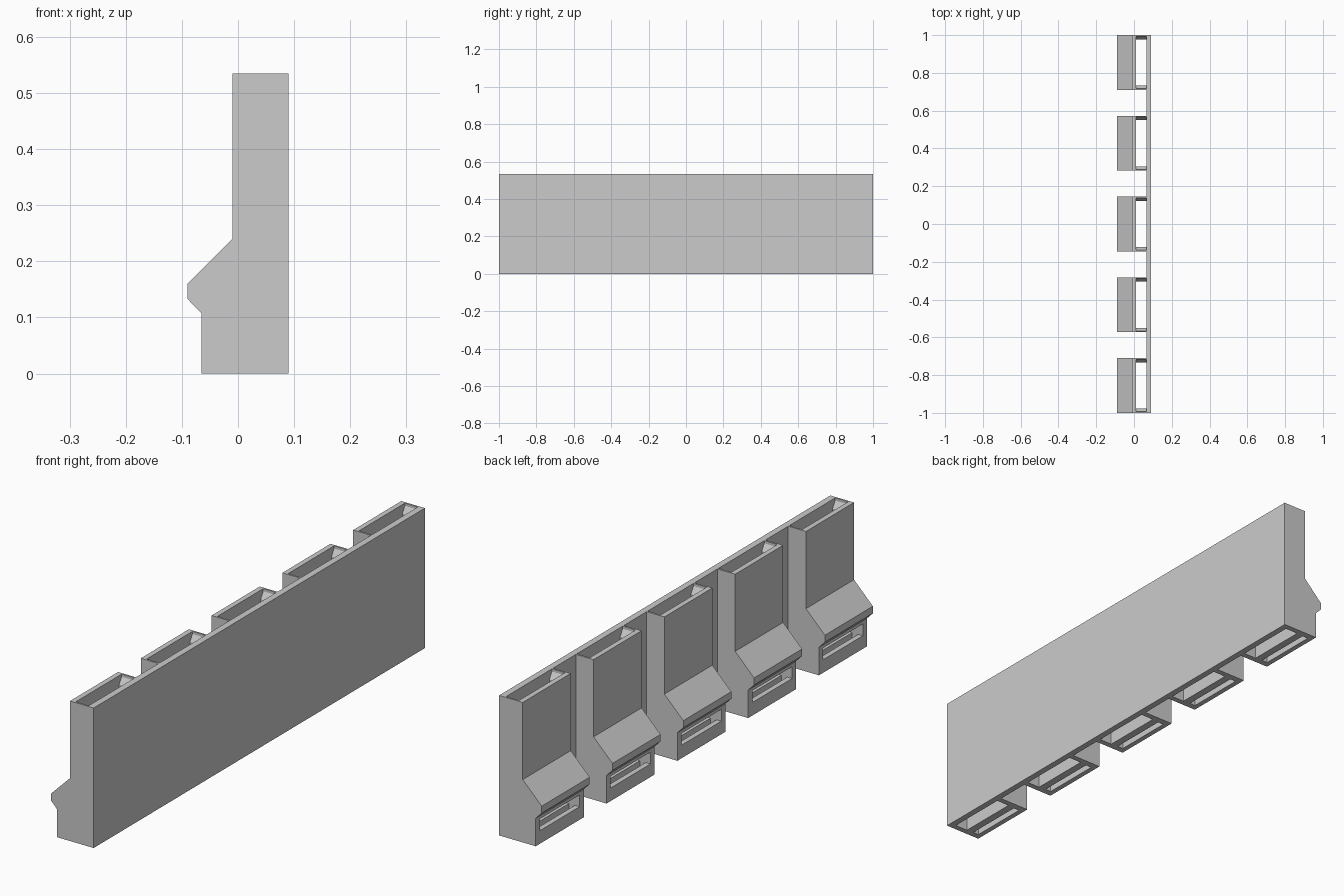
import bpy
import bmesh

cube = bpy.data.objects.get("Cube")
if cube:
    bpy.data.objects.remove(cube, do_unlink=True)

grey = bpy.data.materials.new("light_grey")
grey.use_nodes = True
grey.diffuse_color = (0.6, 0.6, 0.6, 1)
grey.node_tree.nodes["Principled BSDF"].inputs["Base Color"].default_value = grey.diffuse_color

HEIGHT = 0.535
WIDTH = 0.29       # width of one holder along y
PITCH = 0.4275     # spacing of holders
PLATE = 0.065      # inner face of the back plate


def prism(name, points, axis, low, high):
    """Extrude a closed outline along y (x,z points) or x (y,z points)."""
    bm = bmesh.new()

    def place(p, t):
        return (p[0], t, p[1]) if axis == "Y" else (t, p[0], p[1])

    ends = [[bm.verts.new(place(p, t)) for p in points] for t in (low, high)]
    for ring in ends:
        bm.faces.new(ring)
    n = len(points)
    for i in range(n):
        j = (i + 1) % n
        bm.faces.new((ends[0][i], ends[0][j], ends[1][j], ends[1][i]))
    bmesh.ops.recalc_face_normals(bm, faces=bm.faces)
    mesh = bpy.data.meshes.new(name)
    bm.to_mesh(mesh)
    bm.free()
    mesh.materials.append(grey)
    obj = bpy.data.objects.new(name, mesh)
    bpy.context.collection.objects.link(obj)
    return obj


def box(name, x0, x1, y0, y1, z0, z1):
    return prism(name, [(x0, z0), (x1, z0), (x1, z1), (x0, z1)], "Y", y0, y1)


# Long flat back plate
box("back_plate", PLATE, 0.09, -1, 1, 0, HEIGHT)

# One holder with its protruding nose
profile = [(PLATE, 0), (-0.065, 0), (-0.065, 0.107), (-0.09, 0.133),
           (-0.09, 0.16), (-0.01, 0.24), (-0.01, HEIGHT), (PLATE, HEIGHT)]
holder = prism("holder", profile, "Y", -WIDTH / 2, WIDTH / 2)

# Vertical pocket, slightly flared at its mouth
wide, narrow = 0.138, 0.123
half = [(narrow, -0.1), (narrow, HEIGHT - 0.035), (wide, HEIGHT - 0.01), (wide, HEIGHT + 0.1)]
pocket = half + [(-y, z) for y, z in reversed(half)]
cutters = [
    prism("pocket_cutter", pocket, "X", 0.01, 0.2),
    # Narrow slot in the underside and window in the lower front
    box("slot_cutter", -0.045, -0.02, -0.12, 0.12, -0.1, 0.095),
    box("window_cutter", -0.2, 0.03, -0.12, 0.12, 0.05, 0.095),
]
for cutter in cutters:
    cutter.hide_render = True
    mod = holder.modifiers.new(cutter.name, "BOOLEAN")
    mod.operation = "DIFFERENCE"
    mod.solver = "EXACT"
    mod.object = cutter

# Bake the cuts, then repeat the holder along the plate
bpy.context.view_layer.update()
graph = bpy.context.evaluated_depsgraph_get()
holder_mesh = bpy.data.meshes.new_from_object(holder.evaluated_get(graph))
for obj in cutters + [holder]:
    bpy.data.objects.remove(obj, do_unlink=True)
for i in range(5):
    copy = bpy.data.objects.new(f"holder_{i + 1}", holder_mesh)
    copy.location.y = (i - 2) * PITCH
    bpy.context.collection.objects.link(copy)
